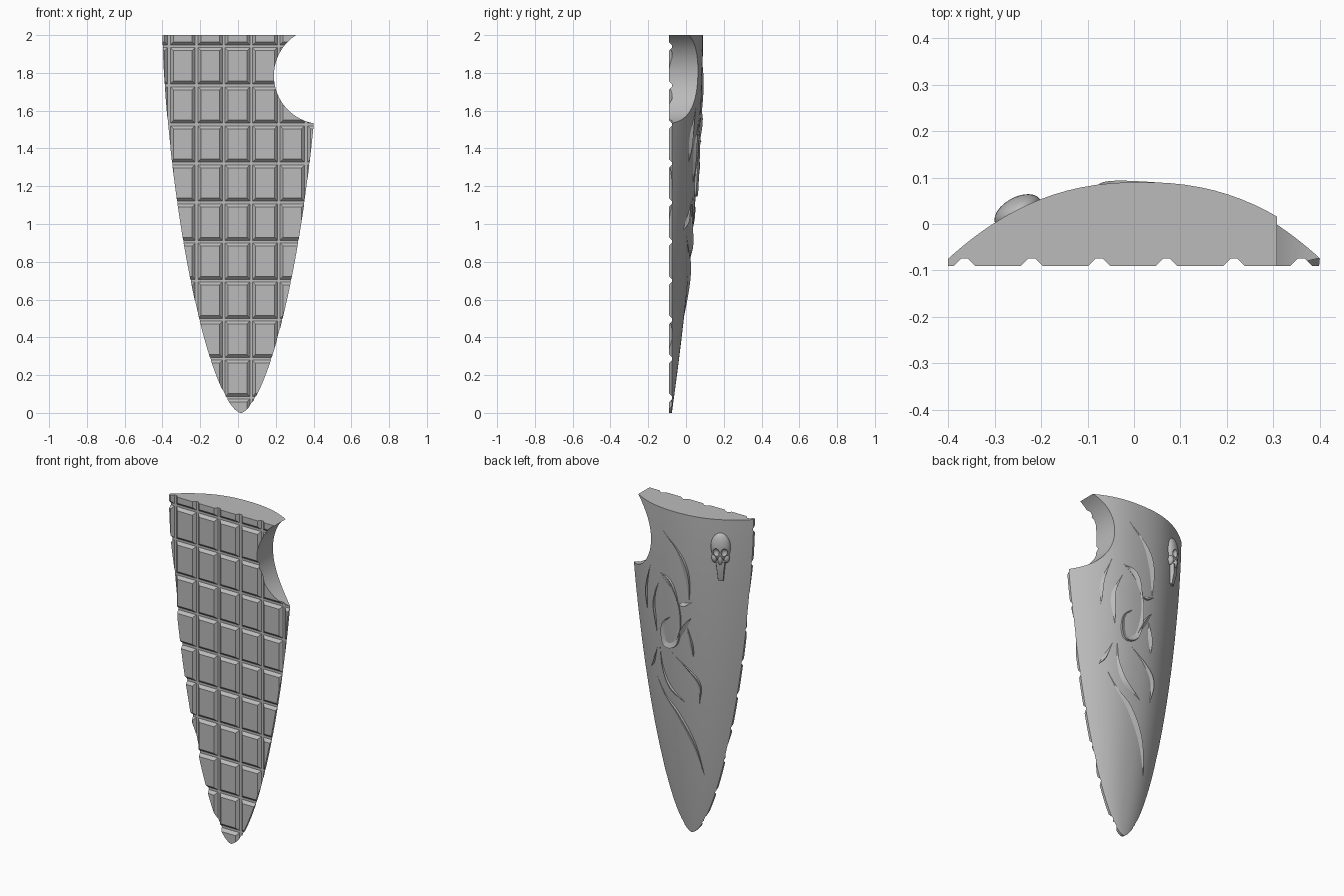
import bpy, bmesh, math
from mathutils import Vector, Matrix

if "Cube" in bpy.data.objects:
    bpy.data.objects.remove(bpy.data.objects["Cube"], do_unlink=True)

grey = bpy.data.materials.new("plain_grey")
grey.use_nodes = True
grey.diffuse_color = (0.5, 0.5, 0.5, 1)
grey.node_tree.nodes["Principled BSDF"].inputs["Base Color"].default_value = (0.5, 0.5, 0.5, 1)

FRONT, RIM, MID = -0.09, -0.075, 0.015


def finish(bm, name):
    bmesh.ops.recalc_face_normals(bm, faces=bm.faces)
    mesh = bpy.data.meshes.new(name)
    bm.to_mesh(mesh)
    bm.free()
    mesh.materials.append(grey)
    ob = bpy.data.objects.new(name, mesh)
    bpy.context.collection.objects.link(ob)
    return ob


def activate(ob):
    bpy.ops.object.select_all(action='DESELECT')
    ob.select_set(True)
    bpy.context.view_layer.objects.active = ob


def smooth(ob, angle=30):
    activate(ob)
    bpy.ops.object.shade_smooth_by_angle(angle=math.radians(angle))


def cut(ob, cutter):
    activate(ob)
    mod = ob.modifiers.new("cut", 'BOOLEAN')
    mod.operation = 'DIFFERENCE'
    mod.solver = 'EXACT'
    mod.object = cutter
    bpy.ops.object.modifier_apply(modifier=mod.name)
    bpy.data.objects.remove(cutter, do_unlink=True)


def loft(bm, rings):
    # skin closed rings and cap both ends
    rows = [[bm.verts.new(p) for p in ring] for ring in rings]
    n = len(rows[0])
    for a, b in zip(rows, rows[1:]):
        for i in range(n):
            j = (i + 1) % n
            bm.faces.new((a[i], a[j], b[j], b[i]))
    bm.faces.new(rows[0])
    bm.faces.new(rows[-1][::-1])


# Shape of the body: half width, and the domed back surface
def half_width(z):
    return 0.415 * max(1 - (1 - z / 2) ** 1.5, 0.0004) ** 0.6


def back_y(x, z):
    t = min(abs(x - MID) / half_width(z), 1)
    return RIM + 0.165 * (1 - (1 - z / 2) ** 1.7) * (1 - t ** 2.3)


def back_point(x, z, lift=0.0):
    e = 0.01
    slope_x = (back_y(x + e, z) - back_y(x - e, z)) / (2 * e)
    slope_z = (back_y(x, z + e) - back_y(x, z - e)) / (2 * e)
    return Vector((x, back_y(x, z), z)) + Vector((-slope_x, 1, -slope_z)).normalized() * lift


# Body
LEVELS, SEGS = 48, 40
bm = bmesh.new()
rings = []
for k in range(LEVELS + 1):
    z = 2 * (k / LEVELS) ** 1.7
    w = half_width(z)
    ring = [(MID + w, FRONT, z), (MID - w, FRONT, z)]
    for i in range(SEGS + 1):
        x = MID - w * math.cos(math.pi * i / SEGS)
        ring.append((x, back_y(x, z), z))
    rings.append(ring)
loft(bm, rings)
body = finish(bm, "body")

# Round bite out of the upper side
bm = bmesh.new()
bmesh.ops.create_cone(bm, cap_ends=True, segments=96, radius1=0.256, radius2=0.256, depth=1,
                      matrix=Matrix.Translation((0.446, 0, 1.785)) @ Matrix.Rotation(math.pi / 2, 4, 'X'))
cut(body, finish(bm, "bite_cutter"))

# Crossing grooves on the flat front
profile = [(-0.025, FRONT - 0.002), (0.025, FRONT - 0.002), (0.007, RIM + 0.001), (-0.007, RIM + 0.001)]
bm = bmesh.new()
for i in range(6):
    x = -0.365 + 0.145 * i
    loft(bm, [[(x + a, y, z) for a, y in profile] for z in (-0.1, 2.1)])
cut(body, finish(bm, "upright_groove_cutter"))
bm = bmesh.new()
for i in range(10):
    z = 0.08 + 0.2067 * i
    loft(bm, [[(x, y, z + a) for a, y in profile] for x in (-0.6, 0.6)])
cut(body, finish(bm, "level_groove_cutter"))
smooth(body, 25)


# Raised swirling blades on the back
def spline(points, steps=8):
    pts = [Vector(p) for p in points]
    pts = [2 * pts[0] - pts[1]] + pts + [2 * pts[-1] - pts[-2]]
    out = []
    for a, b, c, d in zip(pts, pts[1:], pts[2:], pts[3:]):
        for s in range(steps):
            t = s / steps
            out.append(0.5 * (2 * b + (c - a) * t + (2 * a - 5 * b + 4 * c - d) * t * t
                              + (3 * b - a - 3 * c + d) * t ** 3))
    return out + [pts[-2]]


def blade(name, points, width, height=0.012):
    path = spline(points)
    last = len(path) - 1
    bm = bmesh.new()
    rings = []
    for i, p in enumerate(path):
        along = (path[min(i + 1, last)] - path[max(i - 1, 0)]).normalized()
        side = Vector((-along.y, along.x))
        size = max(math.sin(math.pi * (i / last) ** 1.4), 0.05)
        ring = []
        for offset, lift in ((-1, -0.006), (-0.8, height * size), (1, -0.006)):
            q = p + side * offset * width * size
            ring.append(back_point(q.x, q.y, lift))
        rings.append(ring)
    loft(bm, rings)
    smooth(finish(bm, name))


blade("upper_blade", [(0.10, 1.87), (0, 1.76), (-0.05, 1.64), (-0.07, 1.46)], 0.025)
blade("upper_hook", [(-0.09, 1.47), (-0.04, 1.45), (0, 1.44)], 0.015)
blade("inner_curl", [(0.13, 1.6), (0.03, 1.5), (0, 1.36), (0.03, 1.2), (0.1, 1.17), (0.11, 1.28), (0.05, 1.35)], 0.022)
blade("top_spike", [(0.13, 1.6), (0.06, 1.56), (0, 1.43)], 0.02)
blade("outer_arc", [(0.13, 1.55), (0.19, 1.4), (0.17, 1.22)], 0.018)
blade("outer_spike", [(0.2, 1.62), (0.25, 1.47), (0.25, 1.33)], 0.016)
blade("middle_hook", [(0.05, 1.15), (-0.02, 1.27), (-0.08, 1.37)], 0.02)
blade("middle_blade", [(-0.05, 1.32), (-0.06, 1.23), (-0.08, 1.12)], 0.018)
blade("lower_curl", [(0.15, 1.15), (0.14, 1.0), (0.09, 0.89), (-0.02, 0.82)], 0.02)
blade("lower_barb", [(0.06, 1.12), (-0.04, 1.04), (-0.1, 0.96), (-0.1, 0.84)], 0.016)
blade("lower_spike", [(0.17, 1.12), (0.21, 1.03), (0.24, 0.97)], 0.014)
blade("tail_blade", [(0.19, 0.93), (0.13, 0.83), (0.05, 0.74), (-0.04, 0.58), (-0.1, 0.37)], 0.024)

# Small skull ornament, set square to the domed back
seat = Matrix.Translation((-0.25, back_y(-0.25, 1.78), 1.78)) @ Matrix.Rotation(math.radians(29), 4, 'Z')


def ball(name, place, size):
    bm = bmesh.new()
    bmesh.ops.create_uvsphere(bm, u_segments=24, v_segments=16, radius=1,
                              matrix=seat @ Matrix.Translation(place) @ Matrix.Diagonal((*size, 1)))
    return finish(bm, name)


cranium = ball("skull_cranium", (0, 0, 0.055), (0.055, 0.032, 0.085))
for s in (-1, 1):
    cut(cranium, ball("socket_cutter", (0.024 * s, 0.032, 0.03), (0.019, 0.02, 0.025)))
smooth(cranium)
for s, label in ((-1, "right"), (1, "left")):
    smooth(ball("skull_cheek_" + label, (0.033 * s, 0, -0.01), (0.017, 0.022, 0.03)))
smooth(ball("skull_nose", (0, 0.004, -0.015), (0.016, 0.026, 0.04)))

# Tapered jaw
bm = bmesh.new()
jaw = []
for z, w, d in ((-0.03, 0.035, 0.02), (-0.09, 0.026, 0.017), (-0.15, 0.02, 0.004)):
    jaw.append([seat @ Vector(p) for p in ((-w, -0.03, z), (w, -0.03, z), (w * 0.7, d, z), (-w * 0.7, d, z))])
loft(bm, jaw)
smooth(finish(bm, "skull_jaw"))
